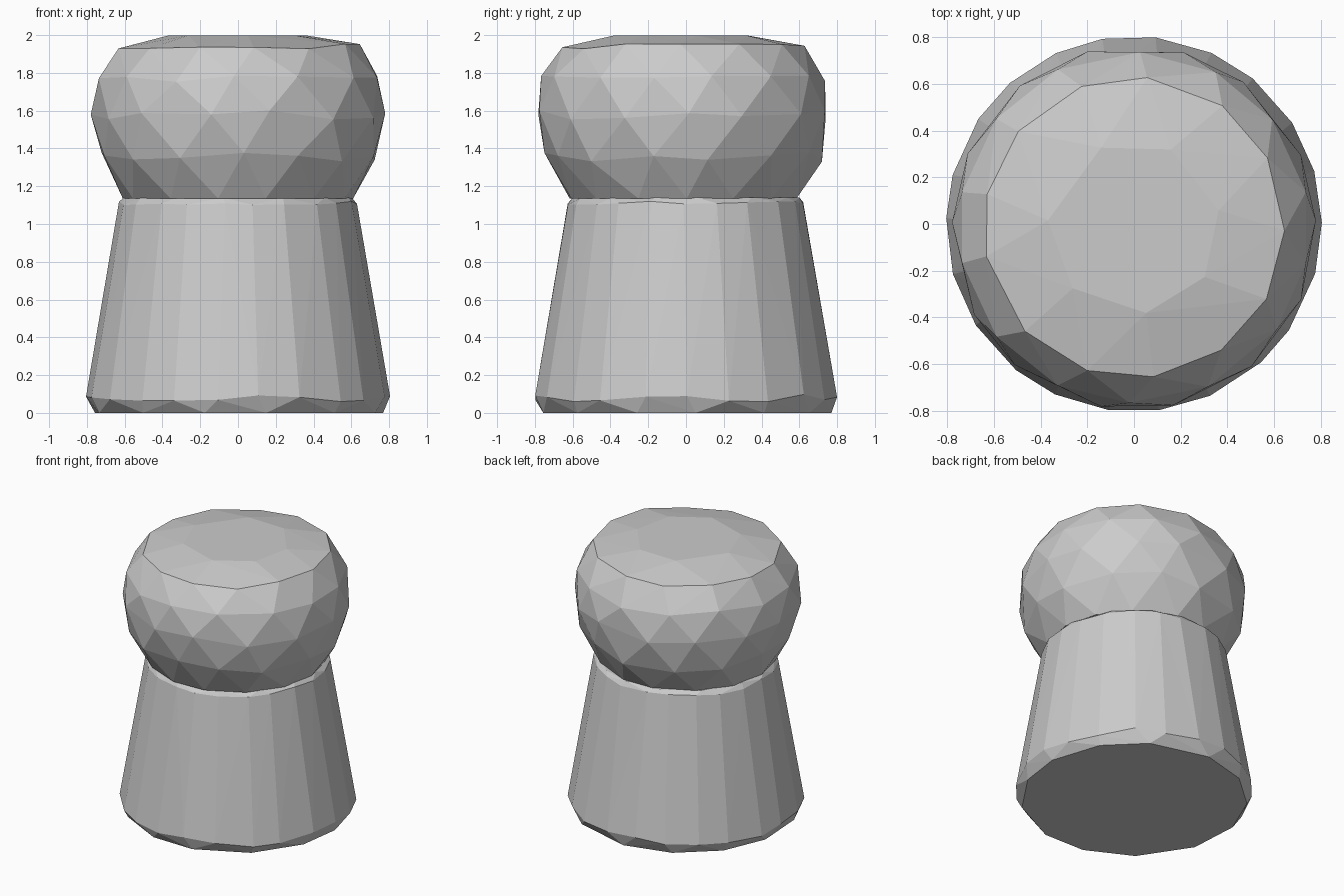
import bpy
import bmesh
import math
import random

random.seed(4)

cube = bpy.data.objects.get("Cube")
if cube:
    bpy.data.objects.remove(cube, do_unlink=True)

# One plain grey for the whole stopper
grey = bpy.data.materials.new("cork_grey")
grey.use_nodes = True
colour = (0.6, 0.6, 0.6, 1.0)
grey.diffuse_color = colour
grey.node_tree.nodes["Principled BSDF"].inputs["Base Color"].default_value = colour


def faceted_hull(name, rings, centre_y):
    """Wrap a faceted skin round rings of (height, radius, sides, turn, height jitter)."""
    bm = bmesh.new()
    for z, radius, sides, turn, wobble in rings:
        for i in range(sides):
            a = math.tau * (i + turn + random.uniform(-0.12, 0.12)) / sides
            dz = random.uniform(-wobble, wobble)
            bm.verts.new((radius * math.cos(a), centre_y + radius * math.sin(a), z + dz))
    hull = bmesh.ops.convex_hull(bm, input=bm.verts[:])
    unused = {g for g in hull["geom_interior"] if isinstance(g, bmesh.types.BMVert)}
    bmesh.ops.delete(bm, geom=list(unused), context='VERTS')
    bmesh.ops.recalc_face_normals(bm, faces=bm.faces[:])
    mesh = bpy.data.meshes.new(name)
    bm.to_mesh(mesh)
    bm.free()
    mesh.materials.append(grey)
    obj = bpy.data.objects.new(name, mesh)
    bpy.context.collection.objects.link(obj)
    return obj


# Tapered body with a chipped lower rim
faceted_hull("cork_body", [
    (0.0, 0.77, 13, 0.2, 0.0),
    (0.08, 0.805, 22, 0.0, 0.025),
    (1.11, 0.63, 22, 0.0, 0.01),
    (1.14, 0.605, 14, 0.3, 0.0),
], 0.0)

# Swollen, squashed head with staggered facets and a nearly flat crown
faceted_hull("cork_head", [
    (1.135, 0.61, 14, 0.0, 0.0),
    (1.36, 0.735, 14, 0.5, 0.03),
    (1.58, 0.78, 14, 0.0, 0.03),
    (1.77, 0.752, 14, 0.5, 0.02),
    (1.94, 0.645, 13, 0.0, 0.015),
    (1.998, 0.37, 7, 0.3, 0.0),
], -0.015)
